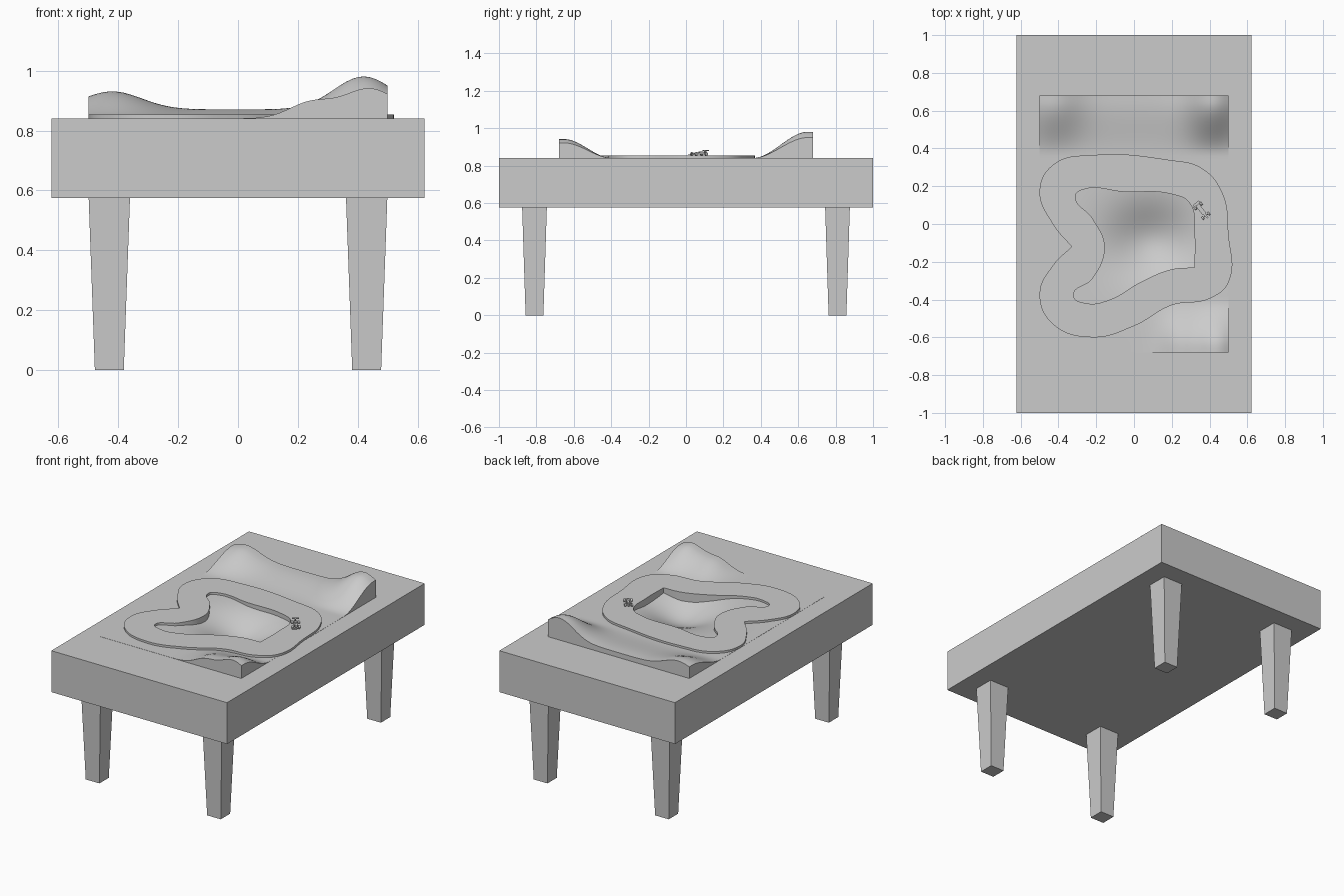
import bpy
import bmesh
import math
from mathutils import Matrix, Vector

old = bpy.data.objects.get("Cube")
if old:
    bpy.data.objects.remove(old, do_unlink=True)

grey = bpy.data.materials.new("plain_grey")
grey.use_nodes = True
GREY = (0.6, 0.6, 0.6, 1)
grey.diffuse_color = GREY
grey.node_tree.nodes["Principled BSDF"].inputs["Base Color"].default_value = GREY

TOP, UNDER = 0.84, 0.575          # table top and underside heights
LAND_X, LAND_Y = 0.5, 0.68        # half size of the landscape panel


def finish(name, bm):
    bmesh.ops.recalc_face_normals(bm, faces=bm.faces)
    mesh = bpy.data.meshes.new(name)
    bm.to_mesh(mesh)
    bm.free()
    mesh.materials.append(grey)
    obj = bpy.data.objects.new(name, mesh)
    bpy.context.collection.objects.link(obj)
    return obj


def add_box(bm, centre, size):
    matrix = Matrix.Translation(centre) @ Matrix.Diagonal((*size, 1))
    return bmesh.ops.create_cube(bm, size=1, matrix=matrix)["verts"]


def smooth(obj, degrees):
    bpy.ops.object.select_all(action="DESELECT")
    obj.select_set(True)
    bpy.context.view_layer.objects.active = obj
    bpy.ops.object.shade_smooth_by_angle(angle=math.radians(degrees))


# Table slab with a pocket that holds the landscape
bm = bmesh.new()
add_box(bm, (0, 0, (TOP + UNDER) / 2), (1.245, 2, TOP - UNDER))
bm.faces.ensure_lookup_table()
lid = max(bm.faces, key=lambda f: f.calc_center_median().z)
bmesh.ops.inset_region(bm, faces=[lid], thickness=0.1)
for v in lid.verts:
    v.co.x = math.copysign(LAND_X, v.co.x)
    v.co.y = math.copysign(LAND_Y, v.co.y)
floor = bmesh.ops.extrude_discrete_faces(bm, faces=[lid])["faces"][0]
for v in floor.verts:
    v.co.z = UNDER + 0.05
finish("table_slab", bm)

# Four tapered legs
for side, sx in (("left", 1), ("right", -1)):
    for end, sy in (("front", -1), ("back", 1)):
        bm = bmesh.new()
        for v in add_box(bm, (0, 0, UNDER / 2), (0.138, 0.132, UNDER)):
            if v.co.z < 0.1:
                v.co.x *= 0.7
                v.co.y *= 0.72
        bmesh.ops.translate(bm, verts=bm.verts, vec=(sx * 0.43, sy * 0.81, 0))
        finish(f"leg_{end}_{side}", bm)


# Landscape with back ridge, front hill and a central hollow
def bump(t, centre, width):
    return math.exp(-((t - centre) / width) ** 2)


def ramp(t, low, high):
    t = min(max((t - low) / (high - low), 0), 1)
    return t * t * (3 - 2 * t)


def land_height(x, y):
    ridge = 0.03 + 0.06 * bump(x, -0.42, 0.14) + 0.11 * bump(x, 0.42, 0.14)
    hill = 0.05 * bump(x, 0.24, 0.1) + 0.1 * bump(x, 0.44, 0.13)
    hollow = 0.1 * bump(x, 0.09, 0.22) * bump(y, -0.09, 0.19)
    inside = ramp(LAND_X - abs(x), 0, 0.1)
    return (TOP + 0.001 + ridge * ramp(y, 0.36, 0.65)
            + hill * ramp(-y, 0.4, 0.65) - hollow * inside)


bm = bmesh.new()
bmesh.ops.create_grid(bm, x_segments=50, y_segments=68, size=1)
for v in bm.verts:
    v.co.x *= LAND_X
    v.co.y *= LAND_Y
    v.co.z = land_height(v.co.x, v.co.y)
rim = [e for e in bm.edges if e.is_boundary]
skirt = bmesh.ops.extrude_edge_only(bm, edges=rim)["geom"]
for v in skirt:
    if isinstance(v, bmesh.types.BMVert):
        v.co.z = TOP - 0.04
smooth(finish("landscape", bm), 40)

# Race track: outer and inner outlines, filled and thickened
outer = [(-.5, .18), (-.42, .32), (-.22, .365), (.18, .34), (.36, .295),
         (.47, .16), (.5, -.05), (.5, -.31), (.4, -.395), (.2, -.43),
         (0, -.54), (-.22, -.6), (-.43, -.53), (-.5, -.37), (-.43, -.22),
         (-.33, -.12), (-.43, 0)]
inner = [(-.31, .15), (-.27, .182), (-.05, .17), (.2, .158), (.295, .11),
         (.32, -.05), (.32, -.23), (.2, -.24), (.05, -.3), (-.14, -.405),
         (-.25, -.42), (-.32, -.38), (-.22, -.29), (-.155, -.12), (-.22, .03)]
corners = {(-.33, -.12), (.32, -.23)}
curve = bpy.data.curves.new("race_track", "CURVE")
curve.dimensions = "2D"
curve.fill_mode = "BOTH"
curve.extrude = 0.0275
curve.resolution_u = 8
for outline in (outer, inner):
    spline = curve.splines.new("BEZIER")
    spline.bezier_points.add(len(outline) - 1)
    spline.use_cyclic_u = True
    for point, (x, y) in zip(spline.bezier_points, outline):
        point.co = (x, y, 0)
        kind = "VECTOR" if (x, y) in corners else "AUTO"
        point.handle_left_type = point.handle_right_type = kind
curve.materials.append(grey)
track = bpy.data.objects.new("race_track", curve)
track.location.z = TOP + 0.014 - curve.extrude
bpy.context.collection.objects.link(track)
bpy.ops.object.select_all(action="DESELECT")
track.select_set(True)
bpy.context.view_layer.objects.active = track
bpy.ops.object.convert(target="MESH")
smooth(bpy.context.object, 30)

# Toy race car, nose along +x before it is turned onto the track
place = (Matrix.Translation((0.362, 0.067, TOP + 0.014))
         @ Matrix.Rotation(math.radians(-52), 4, "Z"))
bm = bmesh.new()
add_box(bm, (-0.012, 0, 0.01), (0.06, 0.022, 0.01))      # tub
for v in add_box(bm, (0.032, 0, 0.009), (0.036, 0.014, 0.008)):   # nose
    if v.co.x > 0.04:
        v.co.y *= 0.5
add_box(bm, (-0.018, 0, 0.018), (0.026, 0.01, 0.008))    # engine cover
add_box(bm, (0.05, 0, 0.006), (0.01, 0.046, 0.003))      # front wing
add_box(bm, (-0.05, 0, 0.027), (0.014, 0.04, 0.004))     # rear wing
add_box(bm, (-0.046, 0, 0.017), (0.01, 0.006, 0.02))     # wing post
for x in (-0.036, 0.03):
    add_box(bm, (x, 0, 0.009), (0.004, 0.04, 0.003))     # axle
    for y in (-0.02, 0.02):
        wheel = (Matrix.Translation((x, y, 0.009))
                 @ Matrix.Rotation(math.pi / 2, 4, "X"))
        bmesh.ops.create_cone(bm, cap_ends=True, segments=16, radius1=0.009,
                              radius2=0.009, depth=0.01, matrix=wheel)
bmesh.ops.transform(bm, matrix=place, verts=bm.verts)
smooth(finish("toy_car", bm), 30)
